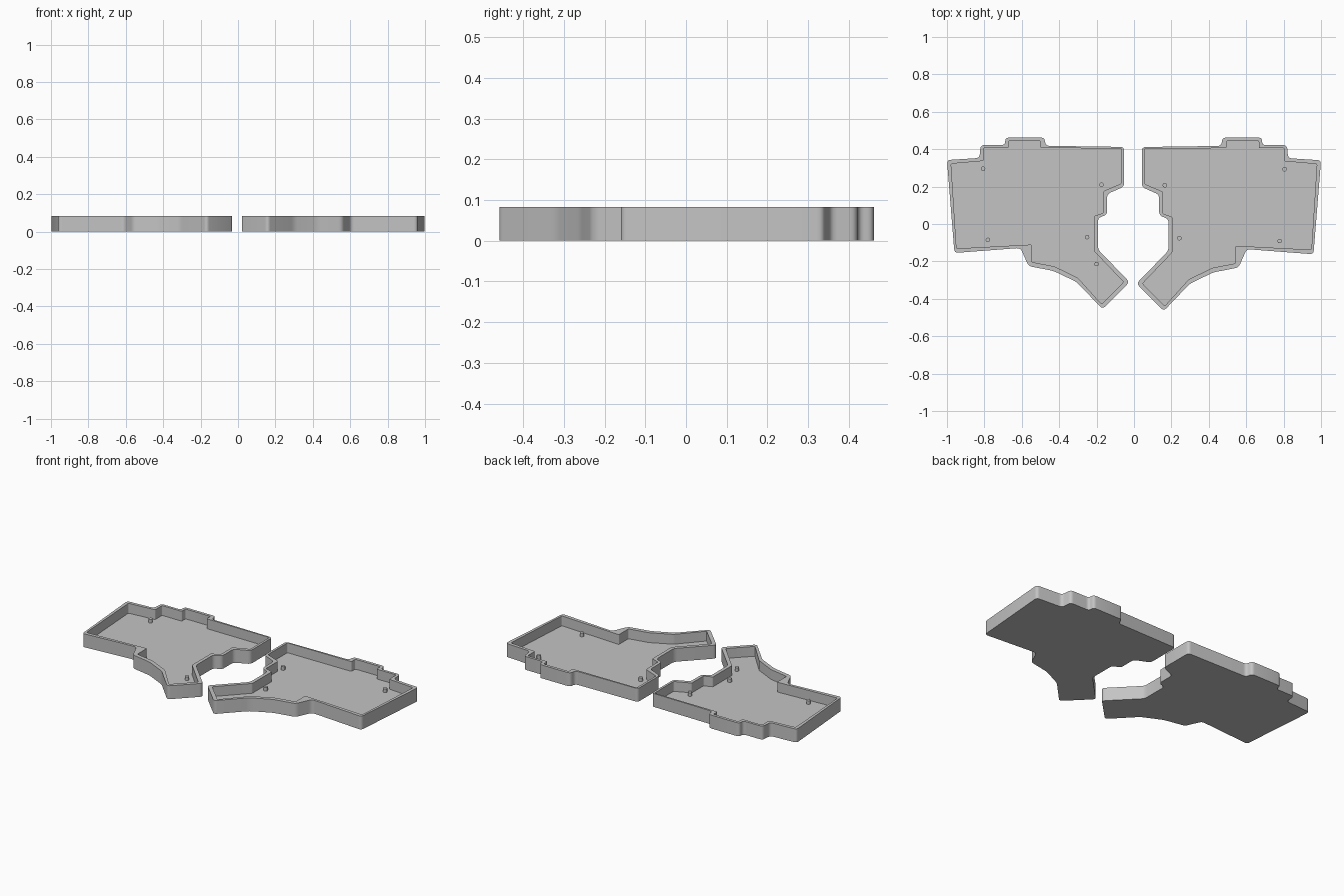
import bpy
import bmesh
from mathutils import Vector

HEIGHT, FLOOR, POST_TOP, POST_RADIUS = 0.083, 0.022, 0.044, 0.012

# Remove the default cube only
cube = bpy.data.objects.get("Cube")
if cube:
    bpy.data.objects.remove(cube, do_unlink=True)

# Single grey plastic
grey = bpy.data.materials.new("grey plastic")
grey.use_nodes = True
colour = (0.55, 0.55, 0.55, 1)
grey.diffuse_color = colour
grey.node_tree.nodes["Principled BSDF"].inputs["Base Color"].default_value = colour

# Plan of one tray: outer wall, inner wall and standoff centres
OUTER = [(1, .342), (.826, .353), (.82, .422), (.69, .422), (.687, .462),
         (.479, .462), (.472, .418), (.053, .412), (.053, .2), (.144, .16),
         (.144, .05), (.193, .032), (.193, -.136), (.024, -.31), (.168, -.455),
         (.307, -.31), (.43, -.251), (.564, -.225), (.607, -.128), (.96, -.155)]
INNER = [(.978, .322), (.805, .337), (.805, .406), (.671, .406), (.671, .444),
         (.5, .444), (.5, .406), (.067, .404), (.067, .217), (.163, .176),
         (.163, .06), (.214, .042), (.214, -.145), (.056, -.31), (.174, -.428),
         (.3, -.288), (.425, -.227), (.548, -.203), (.548, -.11), (.949, -.131)]
POSTS = [(.807, .295), (.781, -.085), (.251, -.07), (.174, .21)]
THUMB_POST = (.2, -.214)


def rounded(points, reach, steps=4):
    """Round every corner of a closed outline."""
    points = [Vector(p) for p in points]
    result = []
    for i, corner in enumerate(points):
        ends = []
        for other in (points[i - 1], points[(i + 1) % len(points)]):
            side = other - corner
            ends.append(corner + side.normalized() * min(reach, side.length * 0.4))
        for k in range(steps + 1):
            t = k / steps
            result.append(ends[0] * (1 - t) ** 2 + corner * 2 * t * (1 - t) + ends[1] * t * t)
    return result


def finish(name, bm):
    bmesh.ops.recalc_face_normals(bm, faces=bm.faces)
    mesh = bpy.data.meshes.new(name)
    bm.to_mesh(mesh)
    bm.free()
    mesh.materials.append(grey)
    obj = bpy.data.objects.new(name, mesh)
    bpy.context.collection.objects.link(obj)
    bpy.ops.object.select_all(action='DESELECT')
    obj.select_set(True)
    bpy.context.view_layer.objects.active = obj
    bpy.ops.object.shade_smooth_by_angle(angle=0.6)
    return obj


def build_tray(name, place):
    bm = bmesh.new()

    def ring(outline, z):
        return [bm.verts.new((*place(p), z)) for p in outline]

    def wall(low, high):
        for i in range(len(low)):
            bm.faces.new((low[i - 1], low[i], high[i], high[i - 1]))

    outer, inner = rounded(OUTER, 0.02), rounded(INNER, 0.007)
    base, rim_out = ring(outer, 0), ring(outer, HEIGHT)
    floor, rim_in = ring(inner, FLOOR), ring(inner, HEIGHT)
    bm.faces.new(base)
    bm.faces.new(floor)
    wall(base, rim_out)
    wall(floor, rim_in)
    # Flat rim between the two walls
    rim = [bm.edges.get((loop[i - 1], loop[i]))
           for loop in (rim_out, rim_in) for i in range(len(loop))]
    bmesh.ops.triangle_fill(bm, edges=rim, use_beauty=True, normal=(0, 0, 1))
    return finish(name, bm)


def build_post(name, centre):
    bm = bmesh.new()
    bmesh.ops.create_cone(bm, cap_ends=True, segments=20, radius1=POST_RADIUS,
                          radius2=POST_RADIUS, depth=POST_TOP - FLOOR + 0.004)
    bmesh.ops.translate(bm, verts=bm.verts,
                        vec=(*centre, (POST_TOP + FLOOR - 0.004) / 2))
    return finish(name, bm)


# The model's left tray is very slightly larger, growing from its outer back corner
def place_left(p):
    grow = 1.011
    return (1 - (1 - p[0]) * grow, .462 - (.462 - p[1]) * grow)


def place_right(p):
    return (-p[0], p[1])


for side, place, posts in (("left", place_left, POSTS),
                           ("right", place_right, POSTS + [THUMB_POST])):
    build_tray(side + "_tray", place)
    for n, centre in enumerate(posts, 1):
        build_post(f"{side}_standoff_{n}", place(centre))
